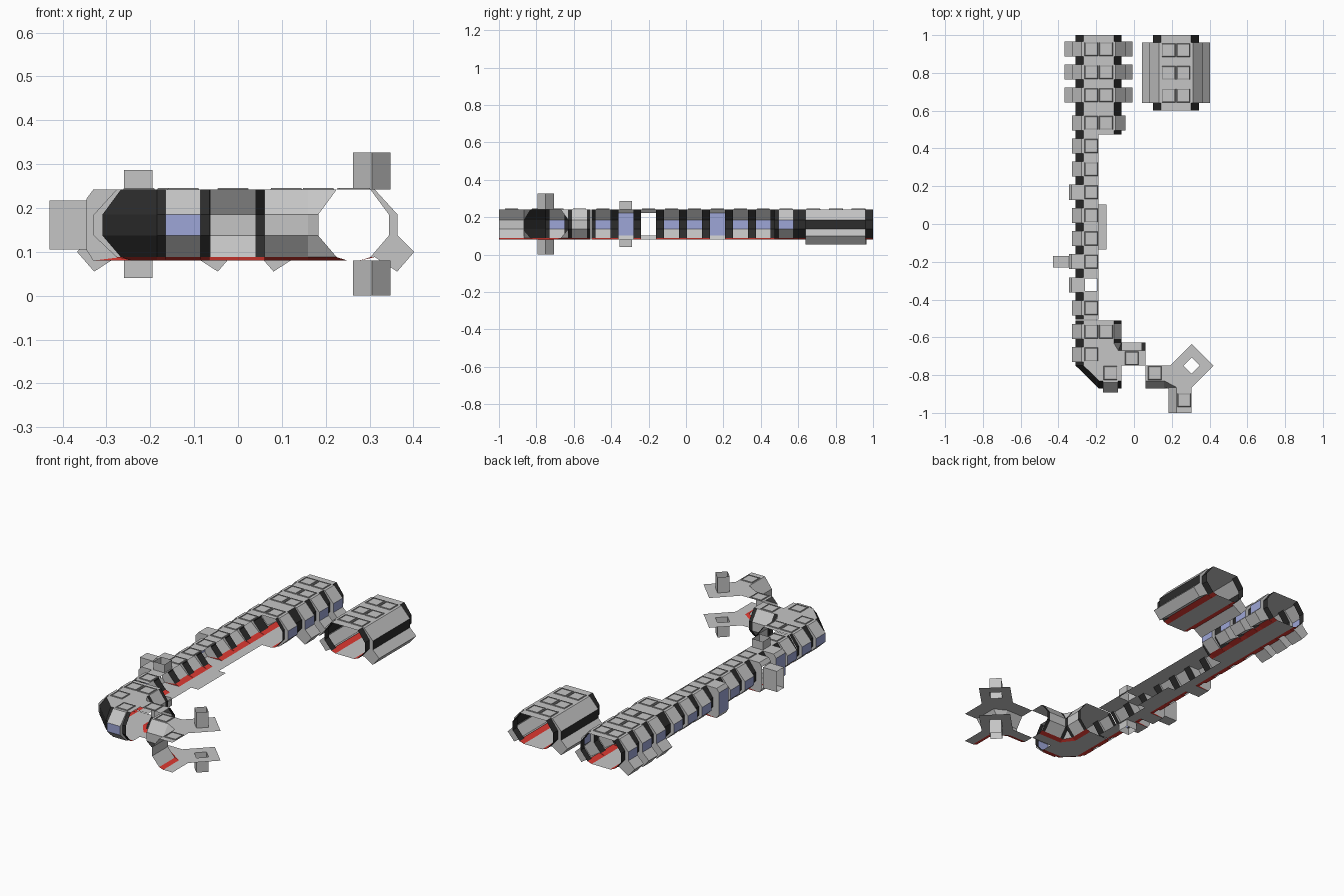
import bpy
import bmesh
from mathutils import Vector

if "Cube" in bpy.data.objects:
    bpy.data.objects.remove(bpy.data.objects["Cube"])


def material(name, rgb):
    m = bpy.data.materials.new(name)
    m.use_nodes = True
    m.diffuse_color = (*rgb, 1)
    m.node_tree.nodes["Principled BSDF"].inputs["Base Color"].default_value = (*rgb, 1)
    return m


GREY, BLACK, BLUE, RED, TRIM = range(5)
MATS = [material("hull grey", (0.56, 0.56, 0.56)),
        material("rib black", (0.025, 0.025, 0.025)),
        material("window blue", (0.34, 0.38, 0.68)),
        material("floor stripe red", (0.7, 0.04, 0.03)),
        material("hatch trim grey", (0.3, 0.3, 0.3))]

# Half cross-sections (distance from centreline, height), ceiling to floor
TOP, FLOOR = 0.242, 0.08
RIB = [(0, TOP), (.08, TOP), (.122, .185), (.122, .137), (.08, .088), (.055, FLOOR), (0, FLOOR)]
BAY = [(0, TOP), (.09, TOP), (.142, .185), (.142, .137), (.09, .088), (.055, FLOOR), (0, FLOOR)]
DEEP = [(0, TOP), (.143, TOP), (.158, .222), (.158, .103), (.143, FLOOR), (.055, FLOOR), (0, FLOOR)]
RIB_COLOURS = [GREY, BLACK, BLACK, BLACK, RED, GREY]
PANEL_COLOURS = [GREY, GREY, GREY, GREY, RED, GREY]
X, Y = Vector((1, 0, 0)), Vector((0, 1, 0))


class Part:
    """Collects coloured faces and turns them into one object."""
    def __init__(self, name):
        self.name, self.bm = name, bmesh.new()

    def face(self, pts, mat=GREY):
        unique = []
        for p in map(Vector, pts):
            if all((p - q).length > 1e-5 for q in unique):
                unique.append(p)
        if len(unique) > 2:
            f = self.bm.faces.new([self.bm.verts.new(p) for p in unique])
            f.material_index = mat

    def bridge(self, a, b, mat=GREY):
        n = len(a)
        for i in range(n):
            self.face([a[i], a[(i + 1) % n], b[(i + 1) % n], b[i]], mat)

    def finish(self):
        bmesh.ops.remove_doubles(self.bm, verts=self.bm.verts, dist=1e-5)
        bmesh.ops.recalc_face_normals(self.bm, faces=self.bm.faces)
        mesh = bpy.data.meshes.new(self.name)
        for m in MATS:
            mesh.materials.append(m)
        self.bm.to_mesh(mesh)
        self.bm.free()
        bpy.context.collection.objects.link(bpy.data.objects.new(self.name, mesh))


def rect(u, h0, h1, place, z):
    return [place(s * u, h, z) for s, h in ((-1, h0), (1, h0), (1, h1), (-1, h1))]


def half_module(name, centre, along, side, length=.1225, pane=.04, kind="bay",
                tab=False, hatches=(0,)):
    """Half shell: ribs at both ends, a panel between, opened on the centreline."""
    part, c = Part(name), Vector((*centre, 0))

    def place(u, h, z):
        return c + along * u + side * h + Vector((0, 0, z))

    deep = kind in ("door", "airlock", "shaft")
    panel = DEEP if deep else RIB if kind in ("flat", "rib") else BAY
    colours = list(PANEL_COLOURS)
    colours[2] = {"bay": BLUE, "door": BLUE, "shaft": BLUE, "long": BLACK}.get(kind, GREY)
    if deep:
        colours[4] = GREY
    skip = {"airlock": (2,), "shaft": (0, 4, 5)}.get(kind, ())
    e = length / 2
    if kind == "rib":
        stations = [(-e, RIB), (e, RIB)]
    else:
        stations = [(-e, RIB), (-pane, RIB), (-pane, panel), (pane, panel), (pane, RIB), (e, RIB)]
    for k, ((u0, p0), (u1, p1)) in enumerate(zip(stations, stations[1:])):
        for j in range(6):
            if k == 2 and (j in skip or (tab and j == 3)):
                continue
            mat = (RIB_COLOURS if k in (0, 4) else colours if k == 2 else PANEL_COLOURS)[j]
            part.face([place(u0, *p0[j]), place(u0, *p0[j + 1]),
                       place(u1, *p1[j + 1]), place(u1, *p1[j])], mat)
    # Angled pod growing out of the lower panel
    if tab:
        base = [place(s * pane, *panel[j]) for s, j in ((-1, 3), (1, 3), (1, 4), (-1, 4))]
        tip = [place(s * pane, h, z) for s, h, z in
               ((-1, .18, .1), (1, .18, .1), (1, .141, .055), (-1, .141, .055))]
        part.bridge(base, tip)
        part.face(tip)
    # Side docking tube
    if kind == "airlock":
        ends = [[place(s * .031, h, z) for s, z in ((-1, .105), (1, .105), (1, .217), (-1, .217))]
                for h in (.158, .243)]
        part.bridge(*ends)
    # Vertical docking tubes through ceiling and floor
    if kind == "shaft":
        for z, tip in ((TOP, .287), (FLOOR, .04)):
            hole = rect(.033, .008, .073, place, z)
            part.bridge(rect(pane, 0, .143, place, z), hole)
            part.bridge(hole, rect(.033, .008, .073, place, tip))
    elif kind != "rib":
        # Raised roof hatches
        for u in hatches:
            loops = [[p + along * u for p in rect(r, .039 - r, .039 + r, place, z)]
                     for r, z in ((.036, TOP), (.034, TOP + .004), (.029, TOP + .004),
                                  (.029, TOP + .002))]
            part.bridge(loops[0], loops[1], TRIM)
            part.bridge(loops[1], loops[2], TRIM)
            part.bridge(loops[2], loops[3], TRIM)
            part.face(loops[3])
    part.finish()


def corner_wall(name, a, side_a, b, side_b, colours):
    """Loft between the half sections of two passages meeting at right angles."""
    part = Part(name)
    pa = [Vector((*a, z)) + side_a * h for h, z in RIB]
    pb = [Vector((*b, z)) + side_b * h for h, z in RIB]
    for j in range(1, 5):
        part.face([pa[j], pa[j + 1], pb[j + 1], pb[j]], colours[j])
    part.finish()


def plate(name, outline, z):
    part = Part(name)
    part.face([(x, y, z) for x, y in outline])
    part.finish()


# Long cutaway corridor
CX = -.187
kinds = ["bay", "bay", "door", "bay", "bay", "airlock", "shaft", "bay"]
for i, kind in enumerate(kinds):
    half_module(f"corridor_{kind}_{i}", (CX, .413 - .1225 * i), Y, -X, kind=kind)
plate("corridor_side_floor", [(CX, -.135), (-.145, -.135), (-.145, .103), (CX, .103)], FLOOR)

# Full-width rear hall
for label, side in (("right", -X), ("left", X)):
    for i in range(3):
        half_module(f"hall_bay_{label}_{i}", (CX, .926 - .122 * i), Y, side, .122, tab=True)
    half_module(f"hall_front_bay_{label}", (CX, .535), Y, side, .122)
    half_module(f"hall_middle_rib_{label}", (CX, .6085), Y, side, .025, kind="rib")
    half_module(f"hall_end_rib_{label}", (CX, .9935), Y, side, .013, kind="rib")
    # Separate long hall
    half_module(f"long_hall_{label}", (.222, .8), Y, side, .4, .16, "long", True, (-.12, 0, .12))

# Corner room at the front
BY = -.75
half_module("corner_side_bay_rear", (CX, -.57), Y, -X, .12)
half_module("corner_side_bay_front", (CX, -.69), Y, -X, .12)
half_module("corner_inner_wall", (CX, -.57), Y, X, .12, kind="flat")
half_module("corner_front_bay", (-.125, BY), X, -Y, .12)
corner_wall("corner_outer_wall", (CX, BY), -X, (-.185, BY), -Y, RIB_COLOURS)
corner_wall("corner_neck_wall", (CX, -.63), X, (-.083, BY), Y, PANEL_COLOURS)
for name, h, z in (("corner_ceiling", .08, TOP), ("corner_floor", .055, FLOOR)):
    plate(name, [(CX, -.63), (CX, BY), (CX - h, BY), (-.185, BY - h), (-.185, BY),
                 (-.083, BY), (-.083, BY + h), (CX + h, -.63)], z)

# Staggered passage leading to the junction
half_module("passage_rear_half", (-.0115, BY), X, Y, .143, .0515, "flat")
half_module("passage_front_half", (.11, BY), X, -Y, .1, .05, "flat")

# Open junction with diamond shafts above and below
JX = .305
half_module("junction_front_arm", (JX, -.9325), Y, -X, .135, .0675, "flat")
corner_wall("junction_corner_wall", (.16, BY), -Y, (JX, -.865), -X, PANEL_COLOURS)


def diamond(r, z):
    return [(JX - r, BY, z), (JX, BY - r, z), (JX + r, BY, z), (JX, BY + r, z)]


for label, z, tip, h in (("upper", TOP, .327, .08), ("lower", FLOOR, 0, .055)):
    part = Part(f"junction_{label}_deck")
    part.bridge(diamond(.115, z), diamond(.043, z))
    part.face([(.16, BY, z), (.16, BY - h, z), (JX - h, -.865, z), (JX, -.865, z),
               (JX - .115, BY, z)])
    part.finish()
    shaft = Part(f"junction_{label}_shaft")
    shaft.bridge(diamond(.043, z), diamond(.043, tip))
    shaft.finish()
